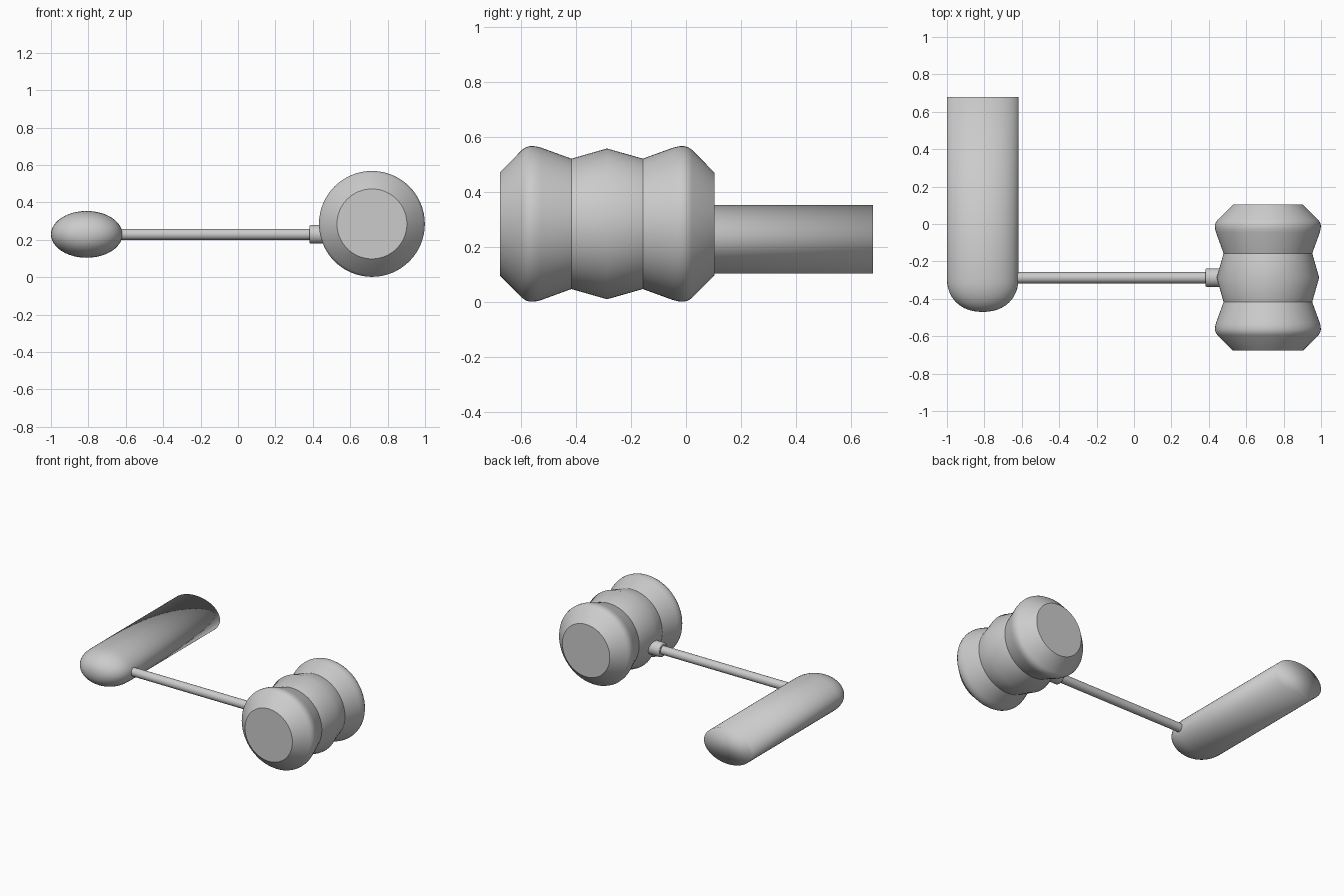
import bpy, bmesh, math

if "Cube" in bpy.data.objects:
    bpy.data.objects.remove(bpy.data.objects["Cube"])


def loft(name, rings, centre, axis, sides, sharp=()):
    """Stack elliptical rings (position, half width, half height) along an axis.
    Ring numbers in 'sharp' keep a hard edge."""
    bm = bmesh.new()
    loops = []
    for pos, a, b in rings:
        loop = []
        for i in range(sides):
            t = 2 * math.pi * i / sides
            u, v = a * math.cos(t), b * math.sin(t)
            p = (pos, centre[1] + u, centre[2] + v) if axis == 'x' else (centre[0] + u, pos, centre[2] + v)
            loop.append(bm.verts.new(p))
        loops.append(loop)
    for lo, hi in zip(loops, loops[1:]):
        for i in range(sides):
            j = (i + 1) % sides
            bm.faces.new((lo[i], lo[j], hi[j], hi[i]))
    bm.faces.new(loops[0])
    bm.faces.new(loops[-1])
    bmesh.ops.recalc_face_normals(bm, faces=bm.faces)
    for f in bm.faces:
        f.smooth = True
    for k in sharp:
        loop = loops[k]
        for i in range(sides):
            bm.edges.get((loop[i], loop[(i + 1) % sides])).smooth = False
    mesh = bpy.data.meshes.new(name)
    bm.to_mesh(mesh)
    bm.free()
    obj = bpy.data.objects.new(name, mesh)
    bpy.context.collection.objects.link(obj)
    return obj


# Mallet head: turned profile, mirrored about its middle ridge
MID = -0.287
half = [(0.39, 0.187), (0.308, 0.270), (0.294, 0.279), (0.279, 0.283),
        (0.260, 0.282), (0.240, 0.277), (0.130, 0.237)]
profile = [(MID - d, r) for d, r in half] + [(MID, 0.274)] + [(MID + d, r) for d, r in reversed(half)]
loft("mallet_head", [(y, r, r) for y, r in profile], (0.716, 0, 0.285), 'y', 64,
     sharp=(0, 6, 8, 14))

# Grip: long oval bar with a domed front and a flat, softly shaded back
W, H, DEPTH, START = 0.191, 0.125, 0.18, -0.29
dome = []
for i in range(1, 13):
    t = math.pi / 2 * i / 12
    s = math.sin(t) ** (2 / 2.2)
    dome.append((START - DEPTH * max(math.cos(t), 0) ** (2 / 2.2), W * s, H * s))
tip = [(START - DEPTH, 0.004, 0.003)]
loft("grip", tip + dome + [(0.68, W, H)], (-0.809, 0, 0.229), 'y', 48)

# Thin rod joining grip and head
AXIS = (0, MID, 0.229)
loft("rod", [(-0.63, 0.03, 0.03), (0.46, 0.03, 0.03)], AXIS, 'x', 20, sharp=(0, 1))

# Collar where the rod enters the head
loft("collar", [(0.381, 0.042, 0.042), (0.384, 0.047, 0.047), (0.391, 0.05, 0.05), (0.50, 0.05, 0.05)],
     AXIS, 'x', 32, sharp=(0, 3))
